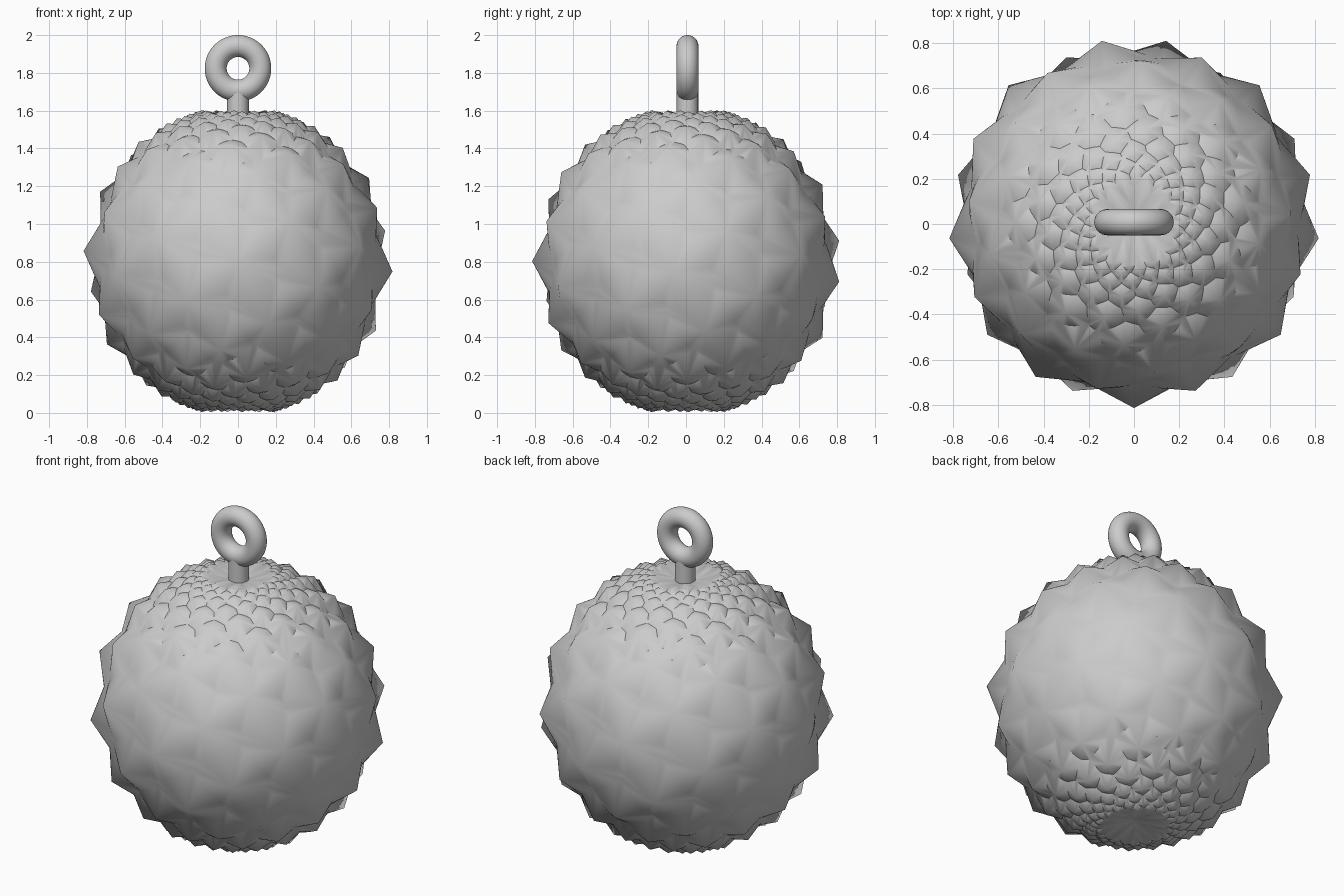
import bpy, bmesh, math
from mathutils import Vector

cube = bpy.data.objects.get("Cube")
if cube:
    bpy.data.objects.remove(cube, do_unlink=True)

CENTRE = Vector((0, 0.008, 0.803))
TIP_RADIUS = 0.8225            # distance of every spike tip from the centre
SLOPE = math.tan(math.radians(28))
GOLDEN = math.pi * (3 - math.sqrt(5))
HALF_COUNT = 125
PITCH = 1 / 30                 # rise per spike before projection on the sphere
STEPS = 6                      # subdivisions of each valley

grey = bpy.data.materials.new("plain grey")
grey.use_nodes = True
colour = (0.6, 0.6, 0.6, 1)
grey.diffuse_color = colour
grey.node_tree.nodes["Principled BSDF"].inputs["Base Color"].default_value = colour


def finish(obj, name, angle):
    obj.name = name
    obj.data.materials.clear()
    obj.data.materials.append(grey)
    bpy.ops.object.select_all(action='DESELECT')
    obj.select_set(True)
    bpy.context.view_layer.objects.active = obj
    bpy.ops.object.shade_smooth_by_angle(angle=math.radians(angle))


def spike_direction(n):
    """Golden-angle spiral on a cylinder, projected on the unit sphere."""
    a = n * GOLDEN
    return Vector((math.sin(a), -math.cos(a), n * PITCH)).normalized()


def on_cone(direction, axis):
    """Point where a ray from the centre meets the cone with the given axis."""
    a = direction.angle(axis)
    return direction * TIP_RADIUS / (math.cos(a) + math.sin(a) * SLOPE)


# Neighbouring spikes come from the convex hull of the tips
hull = bmesh.new()
for n in range(-HALF_COUNT, HALF_COUNT + 1):
    hull.verts.new(spike_direction(n))
bmesh.ops.convex_hull(hull, input=hull.verts[:])
bmesh.ops.triangulate(hull, faces=hull.faces[:])
hull.normal_update()
corner = {}
for f in hull.faces:
    d = f.normal.copy()
    corner[f] = d if d.dot(f.calc_center_median()) > 0 else -d

# Each valley between two spikes is fanned to both tips
ball = bmesh.new()
tips = {v: ball.verts.new(v.co * TIP_RADIUS) for v in hull.verts}
for e in hull.edges:
    if len(e.link_faces) != 2:
        continue
    p, q = (corner[f] for f in e.link_faces)
    valley = [ball.verts.new(on_cone(p.lerp(q, i / STEPS).normalized(), e.verts[0].co))
              for i in range(STEPS + 1)]
    for v in e.verts:
        for a, b in zip(valley, valley[1:]):
            face = ball.faces.new((tips[v], a, b))
            face.normal_update()
            if face.normal.dot(v.co) < 0:
                face.normal_flip()
hull.free()
bmesh.ops.remove_doubles(ball, verts=ball.verts[:], dist=0.0002)
mesh = bpy.data.meshes.new("spiked_ball")
ball.to_mesh(mesh)
ball.free()
body = bpy.data.objects.new("spiked_ball", mesh)
body.location = CENTRE
bpy.context.collection.objects.link(body)
finish(body, "spiked_ball", 38)

# Hanging loop
bpy.ops.mesh.primitive_torus_add(
    major_radius=0.118, minor_radius=0.058, major_segments=64, minor_segments=32,
    location=(0, CENTRE.y, 1.824), rotation=(math.pi / 2, 0, 0))
finish(bpy.context.object, "hanging_loop", 40)

# Stem joining the loop to the ball
bpy.ops.mesh.primitive_cylinder_add(
    vertices=40, radius=0.057, depth=0.24, location=(0, CENTRE.y, 1.58))
finish(bpy.context.object, "loop_stem", 40)
